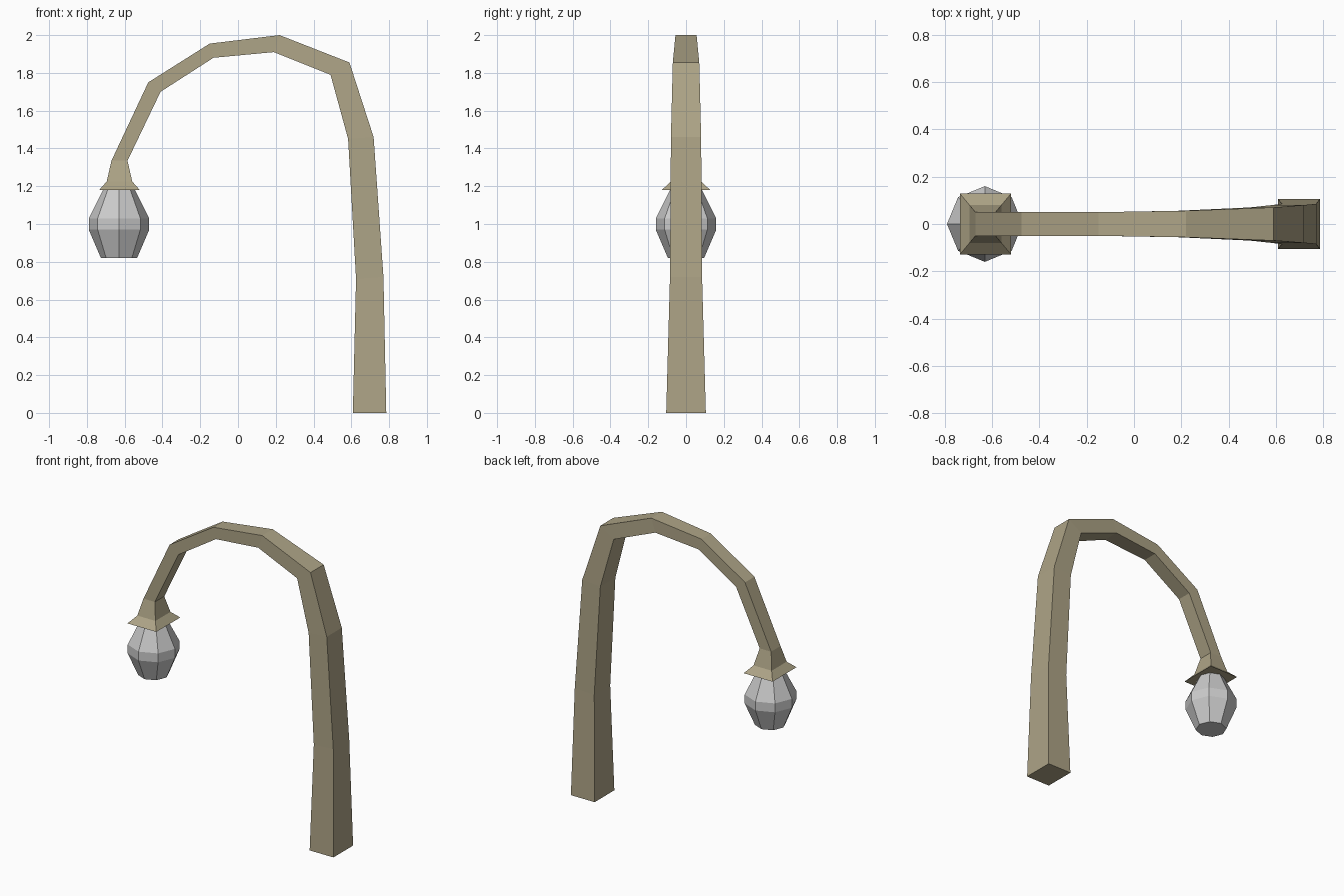
import bpy, bmesh, math

if "Cube" in bpy.data.objects:
    bpy.data.objects.remove(bpy.data.objects["Cube"])


def loft(name, rings, material=None):
    """Skin a sequence of equal-length point loops and cap both ends."""
    bm = bmesh.new()
    loops = [[bm.verts.new(p) for p in ring] for ring in rings]
    n = len(loops[0])
    for a, b in zip(loops, loops[1:]):
        for i in range(n):
            j = (i + 1) % n
            bm.faces.new((a[i], a[j], b[j], b[i]))
    bm.faces.new(loops[0])
    bm.faces.new(loops[-1])
    bmesh.ops.recalc_face_normals(bm, faces=bm.faces)
    mesh = bpy.data.meshes.new(name)
    bm.to_mesh(mesh)
    bm.free()
    obj = bpy.data.objects.new(name, mesh)
    bpy.context.collection.objects.link(obj)
    if material:
        mesh.materials.append(material)
    return obj


def section(xo, zo, xi, zi, w):
    """Rectangular cross-section from outer edge to inner edge, half width w."""
    return [(xo, -w, zo), (xo, w, zo), (xi, w, zi), (xi, -w, zi)]


def octagon(cx, r, z):
    return [(cx + r * math.cos(k * math.pi / 4), r * math.sin(k * math.pi / 4), z)
            for k in range(8)]


wood = bpy.data.materials.new("wood")
wood.diffuse_color = (0.42, 0.37, 0.24, 1)
wood.use_nodes = True
wood.node_tree.nodes["Principled BSDF"].inputs["Base Color"].default_value = wood.diffuse_color

# Curved tapering post with the flared lamp cap at its end
post = [
    (0.785, 0.0, 0.608, 0.0, 0.105),
    (0.77, 0.72, 0.625, 0.71, 0.085),
    (0.718, 1.46, 0.583, 1.45, 0.08),
    (0.59, 1.855, 0.49, 1.79, 0.07),
    (0.22, 2.0, 0.19, 1.91, 0.056),
    (-0.15, 1.955, -0.13, 1.88, 0.05),
    (-0.475, 1.75, -0.41, 1.70, 0.05),
    (-0.67, 1.335, -0.585, 1.335, 0.05),
    (-0.695, 1.225, -0.56, 1.225, 0.08),
    (-0.735, 1.18, -0.52, 1.18, 0.128),
]
loft("curved_post", [section(*s) for s in post], wood)

# Eight-sided lamp globe hanging under the cap
globe = [(0.085, 1.18), (0.16, 1.03), (0.16, 0.97), (0.096, 0.82)]
loft("lamp_globe", [octagon(-0.63, r, z) for r, z in globe])
